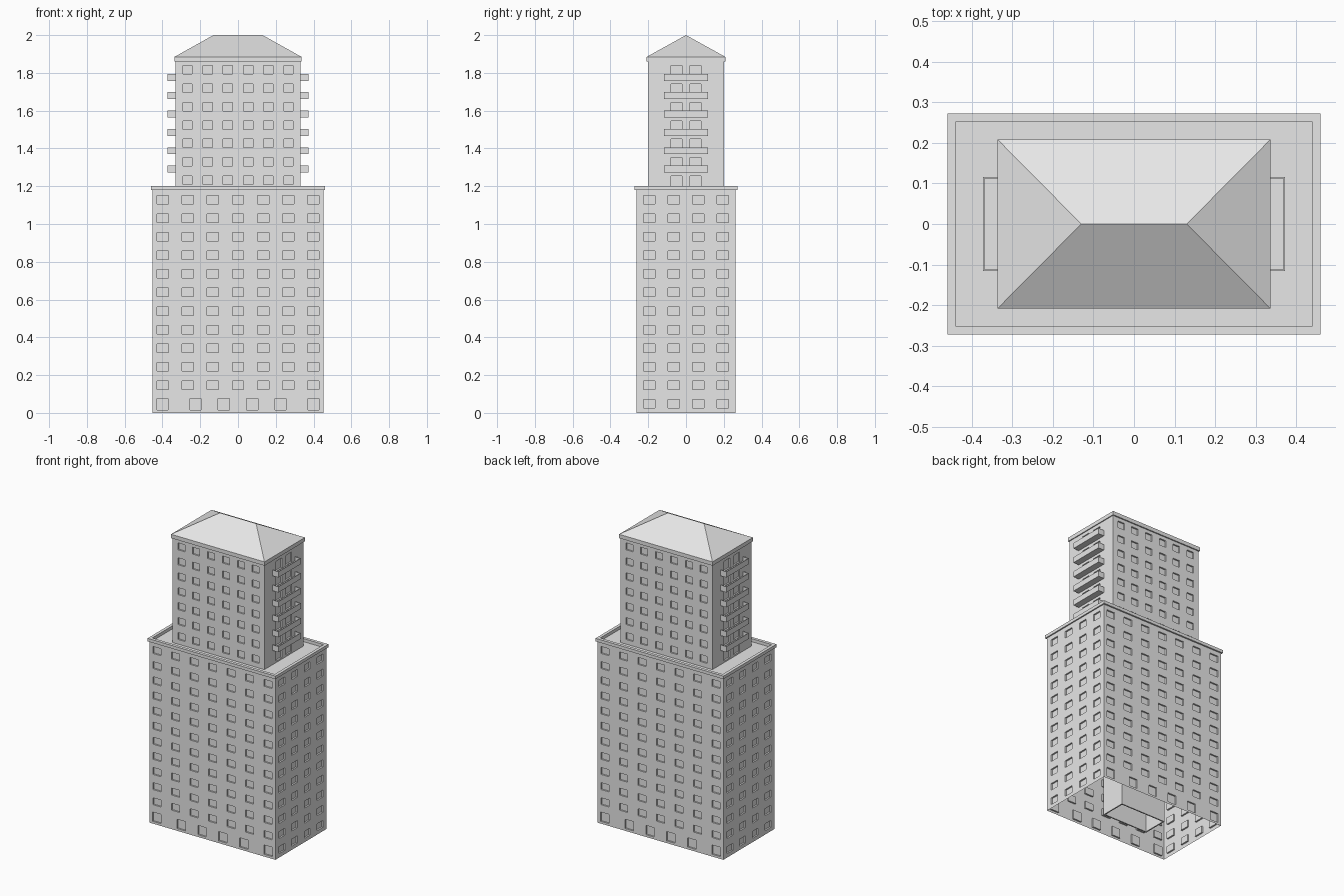
import bpy, bmesh
from math import pi
from mathutils import Matrix, Vector

cube = bpy.data.objects.get("Cube")
if cube:
    bpy.data.objects.remove(cube)

concrete = bpy.data.materials.new("light_grey_concrete")
concrete.use_nodes = True
GREY = (0.8, 0.8, 0.8, 1)
concrete.diffuse_color = GREY
concrete.node_tree.nodes["Principled BSDF"].inputs["Base Color"].default_value = GREY

RECESS = 0.01


def finish(name, bm):
    bmesh.ops.remove_doubles(bm, verts=bm.verts, dist=0.0001)
    mesh = bpy.data.meshes.new(name)
    bm.to_mesh(mesh)
    bm.free()
    mesh.materials.append(concrete)
    obj = bpy.data.objects.new(name, mesh)
    bpy.context.collection.objects.link(obj)


def add_box(bm, x0, x1, y0, y1, z0, z1):
    size = Vector((x1 - x0, y1 - y0, z1 - z0))
    mid = Vector((x0 + x1, y0 + y1, z0 + z1)) / 2
    bmesh.ops.create_cube(bm, size=1, matrix=Matrix.LocRotScale(mid, None, size))


def add_frame(bm, hx, hy, t, z0, z1):
    """Rectangular ring of four boxes, t thick."""
    for s in (-1, 1):
        ys = sorted((s * hy, s * (hy - t)))
        xs = sorted((s * hx, s * (hx - t)))
        add_box(bm, -hx, hx, *ys, z0, z1)
        add_box(bm, *xs, t - hy, hy - t, z0, z1)


def storey(bm, turn, half, dist, z0, z1, sill, head, centres, w):
    """One storey of wall with recessed openings, turned about z."""
    def quad(*pts):
        bm.faces.new([bm.verts.new(turn @ Vector(p)) for p in pts])

    def panel(a, b, c, d, y=-dist):
        quad((a, y, c), (b, y, c), (b, y, d), (a, y, d))

    panel(-half, half, z0, sill)
    panel(-half, half, head, z1)
    edge = -half
    back = RECESS - dist
    for c in centres:
        a, b = c - w / 2, c + w / 2
        panel(edge, a, sill, head)
        panel(a, b, sill, head, back)
        quad((a, -dist, sill), (b, -dist, sill), (b, back, sill), (a, back, sill))
        quad((a, back, head), (b, back, head), (b, -dist, head), (a, -dist, head))
        quad((a, -dist, sill), (a, back, sill), (a, back, head), (a, -dist, head))
        quad((b, back, sill), (b, -dist, sill), (b, -dist, head), (b, back, head))
        edge = b
    panel(edge, half, sill, head)


def spread(n, pitch):
    return [(i - (n - 1) / 2) * pitch for i in range(n)]


def walls(name, hx, hy, z0, z1, floors, rule):
    """Four walls; rule gives (sill, head, centres, width) per side and floor."""
    bm = bmesh.new()
    step = (z1 - z0) / floors
    for k in range(4):
        half, dist = ((hx, hy), (hy, hx))[k % 2]
        for i in range(floors):
            z = z0 + i * step
            sill, head, centres, w = rule(k % 2, i)
            storey(bm, Matrix.Rotation(k * pi / 2, 3, 'Z'), half, dist,
                   z, z + step, z + sill, z + head, centres, w)
    finish(name, bm)


def podium_rule(side, i):
    if side:
        return 0.025, 0.07, spread(4, 0.13), 0.06
    if i == 0:
        return 0.015, 0.075, [-0.4] + spread(4, 0.15) + [0.4], 0.06
    return 0.025, 0.07, spread(7, 0.133), 0.06


def tower_rule(side, i):
    if side:
        return 0.01, 0.075, spread(2, 0.1), 0.06
    return 0.03, 0.075, spread(6, 0.107), 0.05


# Lower block: open underneath, with roof slab and parapet
ROOF = 1.18
walls("podium_walls", 0.452, 0.262, 0, ROOF, 12, podium_rule)

bm = bmesh.new()
add_box(bm, -0.452, 0.452, -0.262, 0.262, ROOF - 0.005, ROOF)
finish("podium_roof", bm)

bm = bmesh.new()
add_frame(bm, 0.46, 0.272, 0.02, ROOF, 1.2)
finish("podium_parapet", bm)

# Hollow service core
bm = bmesh.new()
add_frame(bm, 0.165, 0.085, 0.008, 0, ROOF - 0.005)
finish("service_core", bm)

# Tower
EAVE = 1.86
FLOORS = 7
walls("tower_walls", 0.33, 0.2, ROOF, EAVE, FLOORS, tower_rule)

# Balconies: slab and thin parapet on both ends
for side, label in ((1, "left"), (-1, "right")):
    for i in range(1, FLOORS):
        z = ROOF + i * (EAVE - ROOF) / FLOORS - 0.005
        bm = bmesh.new()
        for y0, y1, x0, x1, h0, h1 in (
                (-0.116, 0.116, 0.33, 0.372, 0, 0.01),
                (-0.116, 0.116, 0.368, 0.372, 0.01, 0.037),
                (-0.116, -0.112, 0.33, 0.368, 0.01, 0.037),
                (0.112, 0.116, 0.33, 0.368, 0.01, 0.037)):
            add_box(bm, *sorted((side * x0, side * x1)), y0, y1, z + h0, z + h1)
        finish(f"balcony_{label}_{i}", bm)

# Eave band under the roof
bm = bmesh.new()
add_box(bm, -0.336, 0.336, -0.208, 0.208, EAVE, 1.885)
finish("roof_eave", bm)

# Hipped roof: four slopes rising to a ridge
bm = bmesh.new()
ridge = {s: bm.verts.new((s * 0.13, 0, 2)) for s in (-1, 1)}
eave = {(sx, sy): bm.verts.new((sx * 0.336, sy * 0.208, 1.885))
        for sx in (-1, 1) for sy in (-1, 1)}
for s in (-1, 1):
    bm.faces.new((eave[-s, s], ridge[-s], ridge[s], eave[s, s]))
    bm.faces.new((eave[s, -s], eave[s, s], ridge[s]))
bmesh.ops.recalc_face_normals(bm, faces=bm.faces)
for f in bm.faces:
    if f.normal.z < 0:
        f.normal_flip()
finish("hipped_roof", bm)
